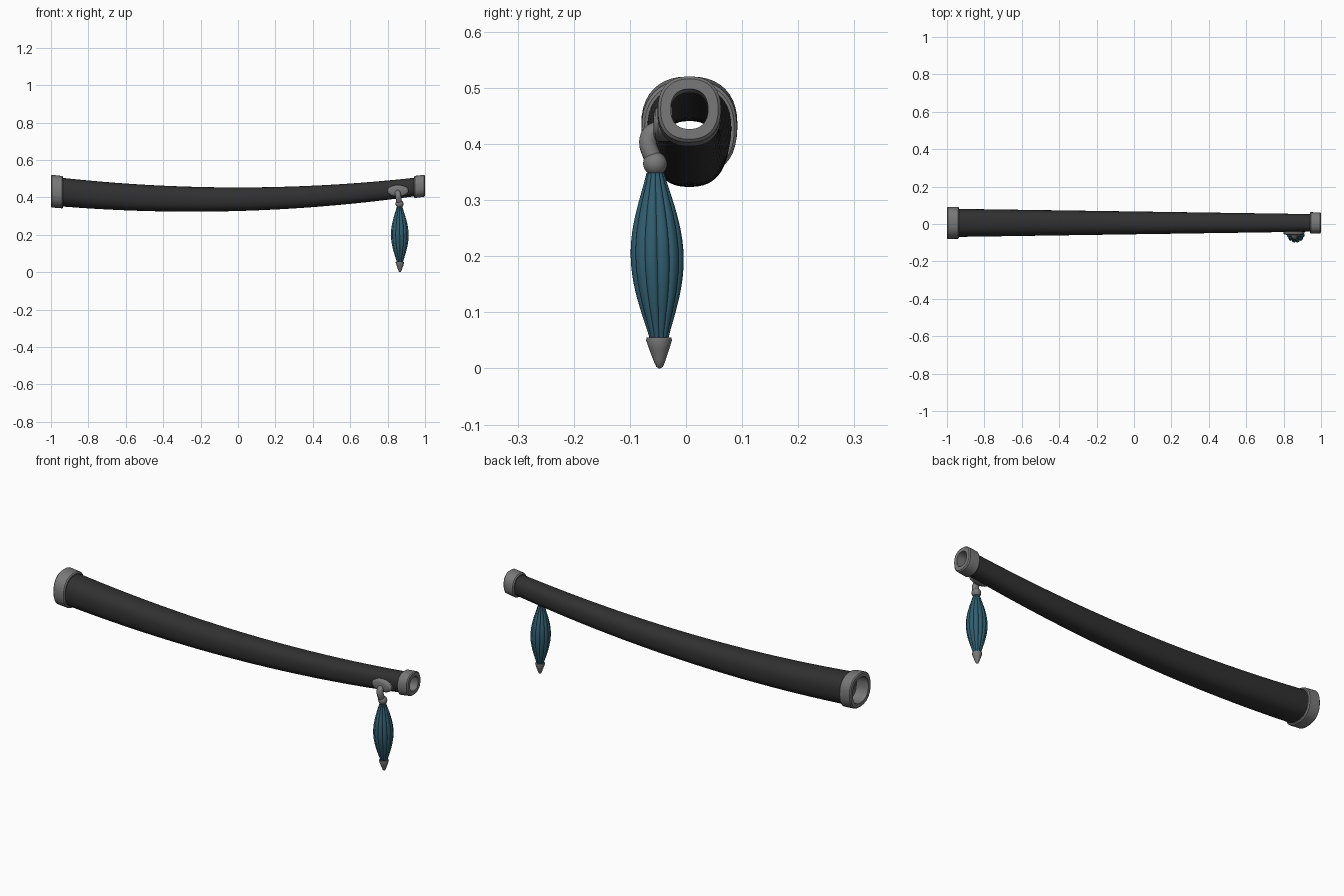
import bpy
import bmesh
from math import sin, cos, pi, copysign
from mathutils import Vector

cube = bpy.data.objects.get("Cube")
if cube:
    bpy.data.objects.remove(cube)


def material(name, color, rough=0.6):
    m = bpy.data.materials.new(name)
    m.use_nodes = True
    m.diffuse_color = (*color, 1)
    bsdf = m.node_tree.nodes["Principled BSDF"]
    bsdf.inputs["Base Color"].default_value = (*color, 1)
    bsdf.inputs["Roughness"].default_value = rough
    return m


BLACK = material("black lacquer", (0.03, 0.03, 0.03))
GREY = material("grey metal", (0.19, 0.19, 0.19))
TEAL = material("teal thread", (0.03, 0.11, 0.16))


def loft(name, rings, mat, closed=False, cap=True, angle=0.7):
    """Skin a list of equal-length point rings; closed joins last to first."""
    bm = bmesh.new()
    loops = [[bm.verts.new(p) for p in ring] for ring in rings]
    pairs = list(zip(loops, loops[1:]))
    if closed:
        pairs.append((loops[-1], loops[0]))
    for a, b in pairs:
        for i in range(len(a)):
            j = (i + 1) % len(a)
            bm.faces.new((a[i], a[j], b[j], b[i]))
    if cap and not closed:
        bm.faces.new(loops[0])
        bm.faces.new(loops[-1])
    bmesh.ops.recalc_face_normals(bm, faces=bm.faces)
    mesh = bpy.data.meshes.new(name)
    bm.to_mesh(mesh)
    bm.free()
    mesh.materials.append(mat)
    ob = bpy.data.objects.new(name, mesh)
    bpy.context.collection.objects.link(ob)
    bpy.ops.object.select_all(action="DESELECT")
    ob.select_set(True)
    bpy.context.view_layer.objects.active = ob
    bpy.ops.object.shade_smooth_by_angle(angle=angle)
    return ob


def centre_z(x):
    return 0.39 + 0.0144 * x + 0.058 * x * x


def half_height(x):
    return 0.063 - 0.0144 * x


def half_width(x):
    return 0.061 - 0.0148 * x


def section(x, grow, n=40):
    """Rounded oval cross-section of the sheath at x."""
    def soft(v):
        return copysign(abs(v) ** 0.85, v)
    return [(x, 0.006 + (half_width(x) + grow) * soft(cos(2 * pi * i / n)),
             centre_z(x) + (half_height(x) + grow) * soft(sin(2 * pi * i / n)))
            for i in range(n)]


# Curved hollow sheath: outer skin one way, inner skin back
steps = [-0.97 + 1.94 * i / 36 for i in range(37)]
loft("sheath", [section(x, 0) for x in steps]
     + [section(x, -0.012) for x in reversed(steps)], BLACK, closed=True)

# Rounded metal collars at both open ends
for name, x0, x1, wide in (("mouth_collar", -1, -0.935, 0.010),
                           ("tip_collar", 0.94, 1, 0.010)):
    profile = [(x0, -0.013), (x0, wide - 0.005), (x0 + 0.005, wide),
               (x1 - 0.005, wide), (x1, wide - 0.005), (x1, -0.013)]
    loft(name, [section(x, g) for x, g in profile], GREY, closed=True)


def disc(y, rx, rz, n=32):
    return [(0.855 + rx * cos(2 * pi * i / n), y, 0.435 + rz * sin(2 * pi * i / n))
            for i in range(n)]


# Oval mounting plate on the front side
loft("mount_plate", [disc(-0.025, 0.057, 0.031), disc(-0.05, 0.057, 0.031),
                     disc(-0.055, 0.052, 0.027), disc(-0.058, 0.04, 0.018)], GREY)

# Bent arm carrying the pendant
curve = bpy.data.curves.new("hanger_arm", "CURVE")
curve.dimensions = "3D"
curve.bevel_depth = 0.016
curve.bevel_resolution = 4
curve.use_fill_caps = True
spline = curve.splines.new("BEZIER")
path = [(0.852, -0.045, 0.428), (0.856, -0.066, 0.413), (0.862, -0.056, 0.365)]
spline.bezier_points.add(len(path) - 1)
for point, co in zip(spline.bezier_points, path):
    point.co = co
    point.handle_left_type = point.handle_right_type = "AUTO"
curve.materials.append(GREY)
bpy.context.collection.objects.link(bpy.data.objects.new("hanger_arm", curve))


def axis(z):
    """Pendant axis, leaning very slightly."""
    return Vector((0.866 - 0.006 * z, -0.047 - 0.022 * z, z))


def turned(name, profile, mat, flute=0, ribs=12, n=96):
    """Turned part around the pendant axis, optionally fluted."""
    rings = []
    for r, z in profile:
        ring = []
        for i in range(n):
            a = 2 * pi * i / n
            rr = r * (1 - flute * (1 - abs(sin(ribs * a / 2))) ** 2)
            ring.append(axis(z) + Vector((rr * cos(a), rr * sin(a), 0)))
        rings.append(ring)
    return loft(name, rings, mat)


# Bead, fluted spindle and pointed tip
turned("pendant_bead", [(0.021 * sin(pi * t / 12) + 0.0005, 0.365 - 0.021 * cos(pi * t / 12))
                        for t in range(13)], GREY, n=32)
turned("pendant_spindle", [(0.016 + 0.032 * sin(pi * t / 20) ** 1.1, 0.05 + 0.298 * t / 20)
                           for t in range(21)], TEAL, flute=0.1)
turned("pendant_tip", [(0.001, 0), (0.006, 0.003), (0.011, 0.015), (0.018, 0.035),
                       (0.023, 0.05), (0.022, 0.055), (0.015, 0.056)], GREY, n=32)
